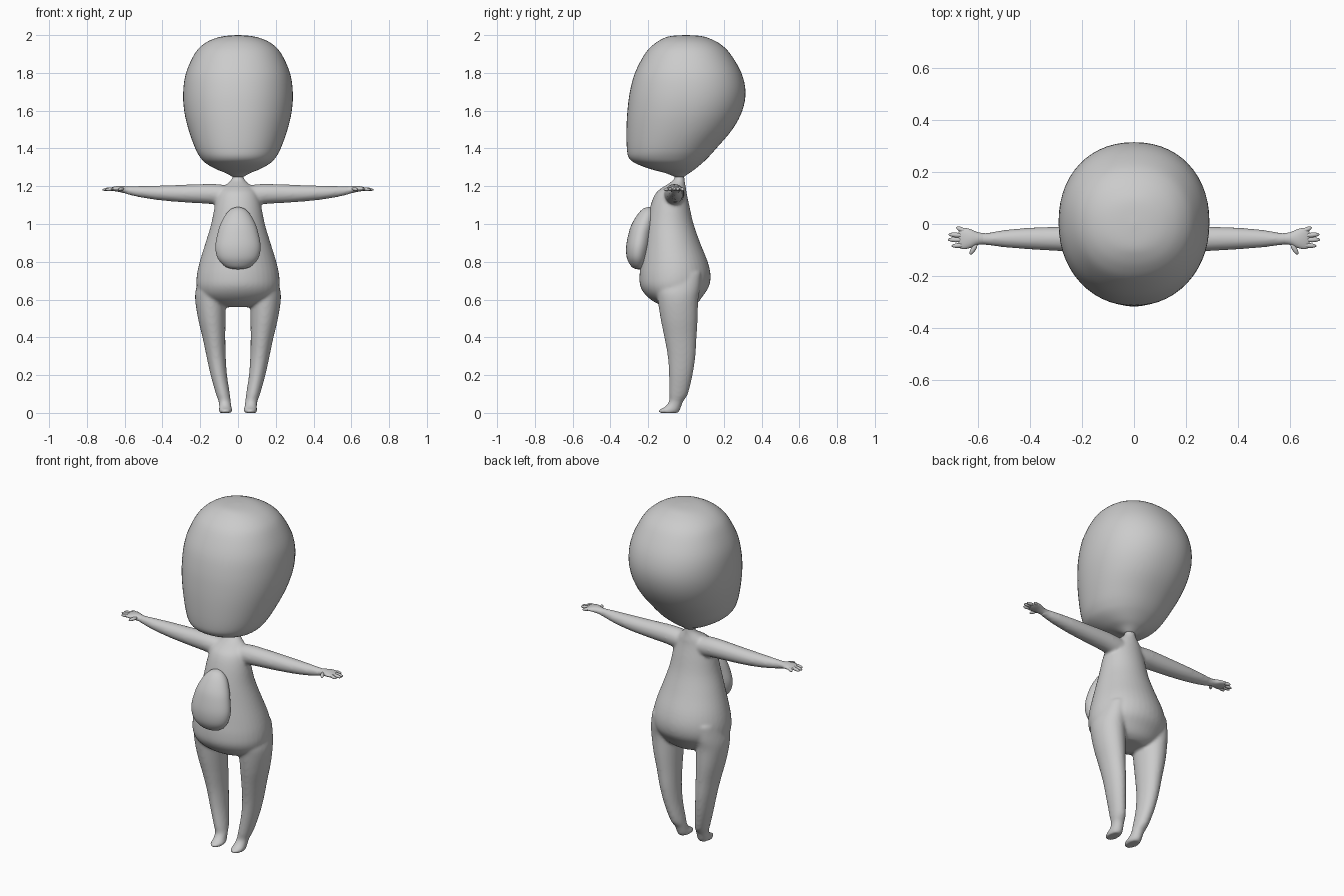
import bpy, bmesh, math
from mathutils import Vector, Matrix

grey = bpy.data.materials.new("plain grey")
grey.diffuse_color = (0.6, 0.6, 0.6, 1)


def spline(p0, p1, p2, p3, t):
    return [0.5 * (2 * b + (c - a) * t + (2 * a - 5 * b + 4 * c - d) * t * t
                   + (3 * b - a - 3 * c + d) * t ** 3)
            for a, b, c, d in zip(p0, p1, p2, p3)]


def loft(bm, rows, axis='z', sides=40, steps=4, power=2.0, flip=1):
    """Rows are (position, low a, high a, low b, high b) along the axis."""
    fine = []
    for i in range(len(rows) - 1):
        q = [rows[max(0, min(len(rows) - 1, i + k))] for k in (-1, 0, 1, 2)]
        fine += [spline(*q, s / steps) for s in range(steps)]
    fine.append(rows[-1])
    rings = []
    for t, a0, a1, b0, b1 in fine:
        ring = []
        for k in range(sides):
            w = 2 * math.pi * k / sides
            c, s = math.cos(w), math.sin(w)
            a = (a0 + a1) / 2 + (a1 - a0) / 2 * math.copysign(abs(c) ** (2 / power), c)
            b = (b0 + b1) / 2 + (b1 - b0) / 2 * math.copysign(abs(s) ** (2 / power), s)
            p = (a * flip, b, t) if axis == 'z' else (t * flip, a, b)
            ring.append(bm.verts.new(p))
        rings.append(ring)
    for r, n in zip(rings, rings[1:]):
        for k in range(sides):
            j = (k + 1) % sides
            bm.faces.new((r[k], r[j], n[j], n[k]))
    bm.faces.new(rings[0])
    bm.faces.new(rings[-1])


def finish(bm, name):
    bmesh.ops.recalc_face_normals(bm, faces=bm.faces)
    me = bpy.data.meshes.new(name)
    bm.to_mesh(me)
    bm.free()
    me.materials.append(grey)
    me.polygons.foreach_set("use_smooth", [True] * len(me.polygons))
    ob = bpy.data.objects.new(name, me)
    bpy.context.collection.objects.link(ob)
    return ob


def sym(rows):
    """(z, half width, front y, back y) to loft rows."""
    return [(z, -h, h, f, b) for z, h, f, b in rows]


# Large head, flatter at the face, tapering to the neck
bm = bmesh.new()
loft(bm, sym([
    (2.0, .005, -.005, .005), (1.995, .07, -.08, .08), (1.98, .13, -.125, .13),
    (1.95, .185, -.172, .185), (1.9, .23, -.218, .235), (1.8, .275, -.27, .293),
    (1.7, .29, -.297, .315), (1.6, .285, -.31, .298), (1.5, .262, -.315, .245),
    (1.4, .226, -.313, .16), (1.35, .198, -.302, .115), (1.32, .168, -.265, .083),
    (1.29, .115, -.185, .047), (1.27, .065, -.11, .018), (1.25, .03, -.06, -.01)]),
    sides=56, power=2.15)
finish(bm, "head")

# Body: torso, legs, feet and arms melted into one skin
bm = bmesh.new()
loft(bm, sym([
    (1.28, .03, -.06, -.01), (1.24, .032, -.062, -.008), (1.215, .055, -.09, -.005),
    (1.19, .085, -.13, .0), (1.16, .105, -.162, .004), (1.1, .122, -.187, .017),
    (1.0, .142, -.21, .04), (.9, .172, -.224, .075), (.8, .203, -.238, .115),
    (.73, .218, -.246, .13), (.67, .219, -.242, .122), (.62, .2, -.21, .09),
    (.58, .15, -.155, .06), (.56, .08, -.1, .03)]))
for side in (-1, 1):
    loft(bm, [
        (.74, .09, .2, -.12, .08), (.66, .07, .222, -.155, .075),
        (.6, .065, .227, -.15, .065), (.5, .066, .212, -.135, .062),
        (.4, .067, .188, -.115, .056), (.3, .065, .167, -.097, .05),
        (.2, .058, .145, -.09, .035), (.1, .043, .117, -.09, .01),
        (.06, .038, .103, -.09, -.015), (.03, .034, .1, -.115, -.026),
        (.015, .03, .102, -.145, -.032), (.0, .035, .097, -.143, -.04)],
        flip=side, sides=28)
    loft(bm, [
        (.03, -.12, -.01, 1.1, 1.2), (.1, -.115, -.008, 1.1, 1.21),
        (.16, -.112, -.008, 1.107, 1.212), (.28, -.105, -.01, 1.114, 1.208),
        (.4, -.098, -.014, 1.124, 1.204), (.5, -.09, -.023, 1.138, 1.201),
        (.56, -.082, -.033, 1.15, 1.2), (.6, -.078, -.033, 1.16, 1.2)],
        axis='x', flip=side, sides=28)
body = finish(bm, "body")
remesh = body.modifiers.new("melt", 'REMESH')
remesh.mode = 'VOXEL'
remesh.voxel_size = 0.008
remesh.use_smooth_shade = True
relax = body.modifiers.new("relax", 'SMOOTH')
relax.factor = 0.5
relax.iterations = 8

# Hands: palm, four fingers and a thumb
fingers = [((.645, -.03), (.685, -.013)), ((.655, -.045), (.715, -.04)),
           ((.655, -.062), (.718, -.06)), ((.645, -.08), (.703, -.085)),
           ((.605, -.075), (.632, -.118))]
for side, label in ((-1, "right"), (1, "left")):
    bm = bmesh.new()
    loft(bm, [
        (.57, -.078, -.036, 1.157, 1.196), (.6, -.08, -.032, 1.163, 1.2),
        (.63, -.092, -.02, 1.17, 1.202), (.655, -.097, -.015, 1.174, 1.198),
        (.672, -.092, -.022, 1.178, 1.192), (.676, -.08, -.035, 1.182, 1.188)],
        axis='x', flip=side, sides=24)
    for (x0, y0), (x1, y1) in fingers:
        a, b = Vector((x0 * side, y0, 1.188)), Vector((x1 * side, y1, 1.181))
        d = b - a
        place = (Matrix.Translation((a + b) / 2)
                 @ d.to_track_quat('X', 'Z').to_matrix().to_4x4()
                 @ Matrix.Diagonal((d.length / 2, .0095, .009, 1)))
        bmesh.ops.create_uvsphere(bm, u_segments=12, v_segments=10, radius=1, matrix=place)
    finish(bm, label + "_hand")

# Egg-shaped belly pad
bm = bmesh.new()
loft(bm, sym([
    (1.09, .004, -.2, -.19), (1.08, .036, -.228, -.175), (1.05, .066, -.257, -.16),
    (1.0, .092, -.287, -.165), (.95, .108, -.304, -.175), (.88, .12, -.317, -.185),
    (.82, .108, -.313, -.2), (.78, .074, -.293, -.215), (.765, .042, -.275, -.225),
    (.76, .004, -.255, -.245)]))
finish(bm, "belly_pad")
